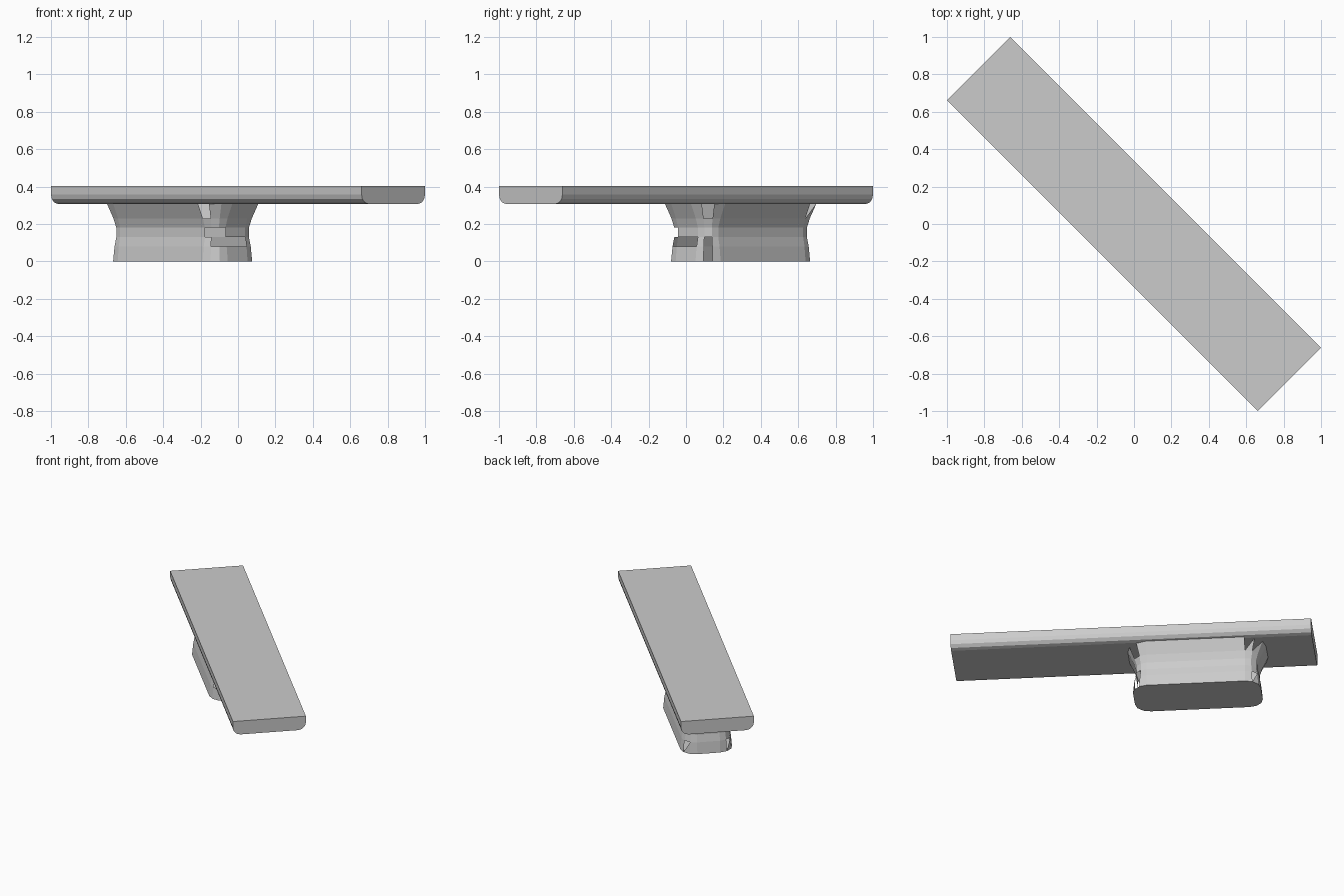
import bpy, bmesh, math

cube = bpy.data.objects.get("Cube")
if cube:
    bpy.data.objects.remove(cube, do_unlink=True)

grey = bpy.data.materials.new("plain grey")
grey.use_nodes = True
grey.diffuse_color = (0.6, 0.6, 0.6, 1)
bsdf = next(n for n in grey.node_tree.nodes if n.type == 'BSDF_PRINCIPLED')
bsdf.inputs["Base Color"].default_value = grey.diffuse_color


def make_object(name, bm, location=(0, 0, 0)):
    mesh = bpy.data.meshes.new(name)
    bm.to_mesh(mesh)
    bm.free()
    mesh.materials.append(grey)
    obj = bpy.data.objects.new(name, mesh)
    obj.location = location
    obj.rotation_euler.z = -math.pi / 4   # everything lies on the diagonal
    bpy.context.collection.objects.link(obj)
    return obj


# Long slab with rounded lower edges
half_len, half_width, low, high, edge = 1.174, 0.24, 0.308, 0.404, 0.05
profile = [(half_width, high), (-half_width, high)]
for side, angles in ((-1, range(180, 271, 30)), (1, range(270, 361, 30))):
    for a in angles:
        t = math.radians(a)
        profile.append((side * (half_width - edge) + edge * math.cos(t),
                        low + edge + edge * math.sin(t)))
bm = bmesh.new()
face = bm.faces.new([bm.verts.new((-half_len, y, z)) for y, z in profile])
ext = bmesh.ops.extrude_face_region(bm, geom=[face], use_keep_orig=True)
moved = [g for g in ext["geom"] if isinstance(g, bmesh.types.BMVert)]
bmesh.ops.translate(bm, verts=moved, vec=(2 * half_len, 0, 0))
bmesh.ops.recalc_face_normals(bm, faces=bm.faces)
make_object("slab", bm)

# Flared pedestal: rounded rectangle rings with a waist
levels = [(0, 0), (0.08, -0.008), (0.13, -0.018), (0.18, -0.018),
          (0.23, -0.002), (0.31, 0.035)]
length, width, radius, segs = 0.416, 0.17, 0.095, 3
bm = bmesh.new()
rings = []
for z, offset in levels:
    ring = []
    for c, (sx, sy) in enumerate(((1, 1), (-1, 1), (-1, -1), (1, -1))):
        for k in range(segs + 1):
            t = (c + k / segs) * math.pi / 2
            ring.append(bm.verts.new((
                sx * (length - radius) + (radius + offset) * math.cos(t),
                sy * (width - radius) + (radius + offset) * math.sin(t), z)))
    rings.append(ring)

# Chipped-out panels (row, column), whole and half
holes = {(4, 12), (2, 12), (2, 13), (2, 14), (1, 13), (1, 14), (1, 15),
         (4, 1), (0, 1), (1, 1)}
half_holes = {(4, 5), (0, 5), (0, 9), (4, 4)}
count = len(rings[0])
for row, (lower, upper) in enumerate(zip(rings, rings[1:])):
    for i in range(count):
        j = (i + 1) % count
        if (row, i) in half_holes:
            bm.faces.new((lower[i], lower[j], upper[j]))
        elif (row, i) not in holes:
            bm.faces.new((lower[i], lower[j], upper[j], upper[i]))
bm.faces.new(list(reversed(rings[0])))
make_object("pedestal", bm, (-0.296, 0.292, 0))
